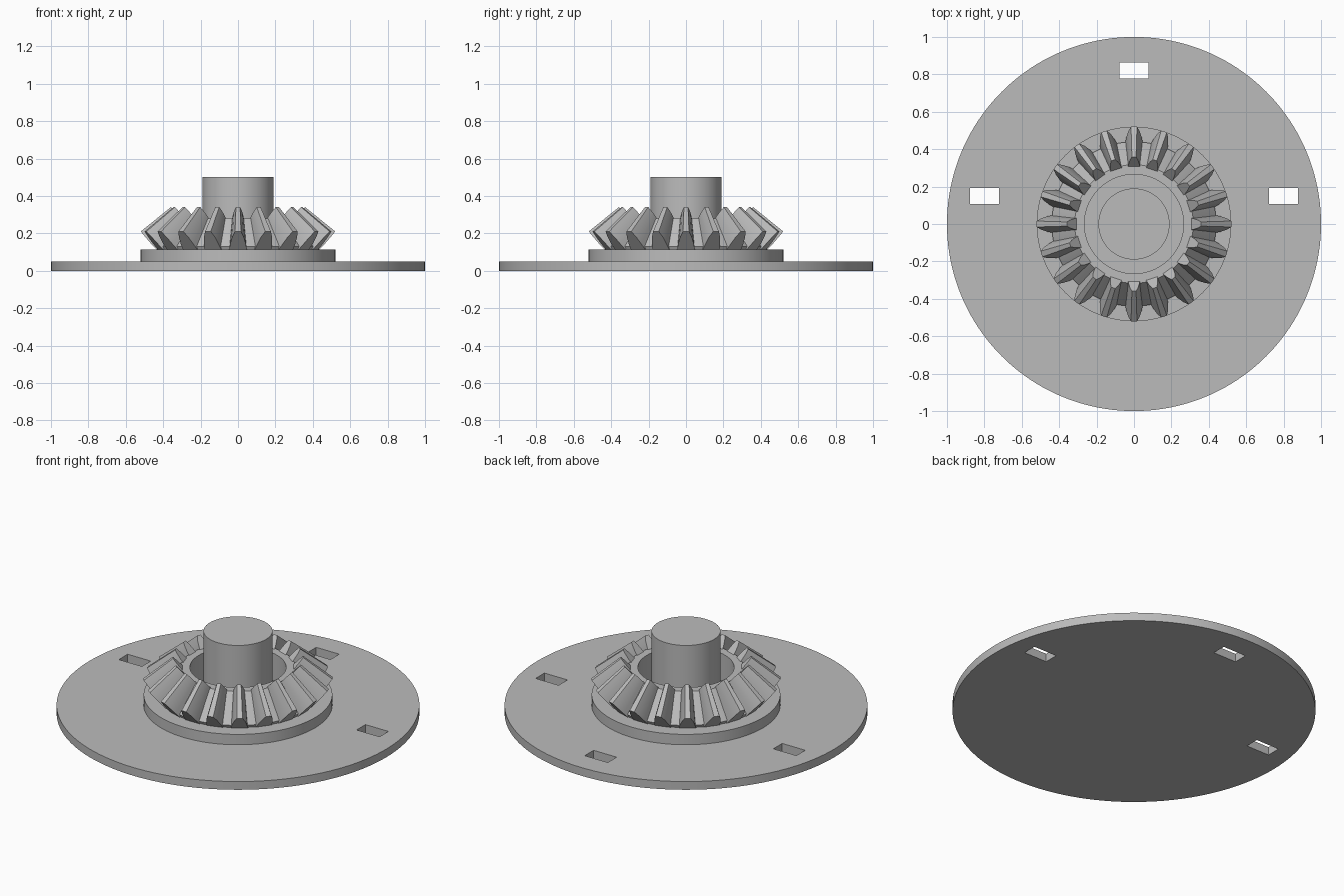
import bpy, bmesh, math
from mathutils import Matrix, Vector

if "Cube" in bpy.data.objects:
    bpy.data.objects.remove(bpy.data.objects["Cube"], do_unlink=True)

grey = bpy.data.materials.new("plain grey")
grey.use_nodes = True
GREY = (0.5, 0.5, 0.5, 1)
grey.diffuse_color = GREY
grey.node_tree.nodes["Principled BSDF"].inputs["Base Color"].default_value = GREY


def finish(name, bm, smooth=True):
    bmesh.ops.recalc_face_normals(bm, faces=bm.faces)
    mesh = bpy.data.meshes.new(name)
    bm.to_mesh(mesh)
    bm.free()
    mesh.materials.append(grey)
    obj = bpy.data.objects.new(name, mesh)
    bpy.context.collection.objects.link(obj)
    if smooth:
        smooth_sides(obj)
    return obj


def smooth_sides(obj):
    bpy.ops.object.select_all(action='DESELECT')
    obj.select_set(True)
    bpy.context.view_layer.objects.active = obj
    bpy.ops.object.shade_smooth_by_angle(angle=math.radians(25))


def disc(name, radius, z0, z1, segments=96):
    bm = bmesh.new()
    bmesh.ops.create_cone(bm, cap_ends=True, segments=segments, radius1=radius,
                          radius2=radius, depth=z1 - z0,
                          matrix=Matrix.Translation((0, 0, (z0 + z1) / 2)))
    return finish(name, bm)


def revolve(name, profile, segments=96):
    bm = bmesh.new()
    rings = []
    for i in range(segments):
        turn = Matrix.Rotation(i * math.tau / segments, 3, 'Z')
        rings.append([bm.verts.new(turn @ Vector((r, 0, z))) for r, z in profile])
    n = len(profile)
    for i, a in enumerate(rings):
        b = rings[(i + 1) % segments]
        for j in range(n):
            k = (j + 1) % n
            bm.faces.new((a[j], b[j], b[k], a[k]))
    return finish(name, bm)


# Base plate with three rectangular slots
plate = disc("base_plate", 1.0, 0, 0.05, 160)
bm = bmesh.new()
for x, y in ((-0.8, 0.15), (0.8, 0.15), (0, 0.82)):
    bmesh.ops.create_cube(bm, size=1, matrix=Matrix.Translation((x, y, 0.025))
                          @ Matrix.Diagonal((0.155, 0.085, 0.2, 1)))
cutter = finish("slot_cutter", bm, False)
cutter.hide_render = True
cut = plate.modifiers.new("slots", 'BOOLEAN')
cut.operation = 'DIFFERENCE'
cut.solver = 'EXACT'
cut.object = cutter
bpy.context.view_layer.objects.active = plate
bpy.ops.object.modifier_move_to_index(modifier=cut.name, index=0)
bpy.ops.object.modifier_apply(modifier=cut.name)
bpy.data.objects.remove(cutter, do_unlink=True)

# Collar and central shaft
disc("collar", 0.52, 0.05, 0.113)
disc("shaft", 0.19, 0.11, 0.5)

# Hollow gear body with a conical root surface
revolve("gear_body", [(0.265, 0.11), (0.265, 0.28), (0.317, 0.28),
                      (0.44, 0.13), (0.43, 0.11)])

# Bevel teeth: one outer section shrunk towards the apex on the axis
TEETH = 20
APEX = Vector((0, 0, 0.63))
half = [(0.435, 0.113, 0.047), (0.465, 0.145, 0.041),
        (0.495, 0.18, 0.031), (0.52, 0.21, 0.016)]
section = [Vector((r, w, z)) for r, z, w in half]
section += [Vector((r, -w, z)) for r, z, w in reversed(half)]
bm = bmesh.new()
for t in range(TEETH):
    turn = Matrix.Rotation(t * math.tau / TEETH, 3, 'Z')
    outer = [bm.verts.new(turn @ p) for p in section]
    inner = [bm.verts.new(turn @ APEX.lerp(p, 0.69)) for p in section]
    bm.faces.new(outer)
    bm.faces.new(inner)
    for j in range(len(section)):
        k = (j + 1) % len(section)
        bm.faces.new((outer[j], outer[k], inner[k], inner[j]))
finish("gear_teeth", bm)
